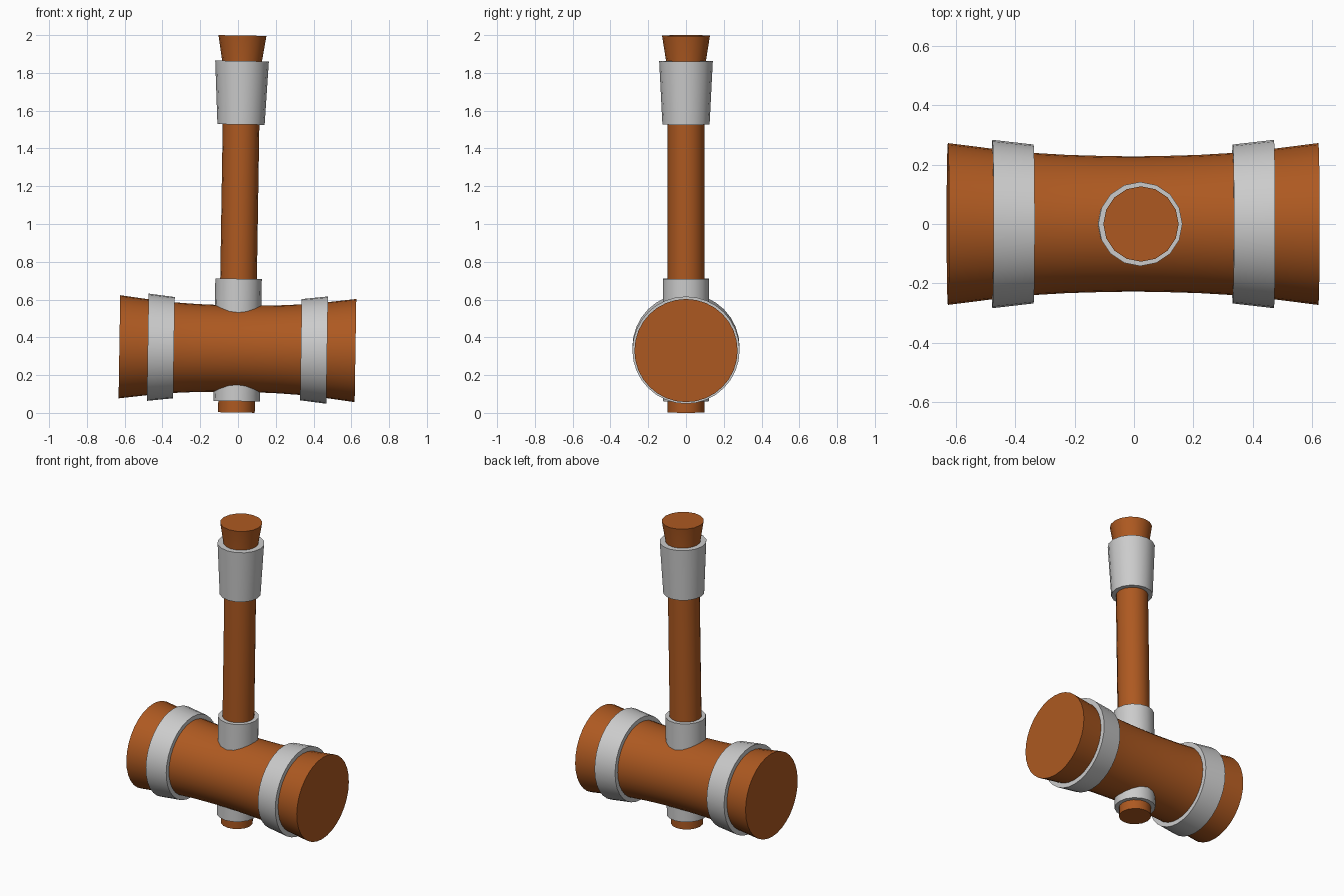
import bpy
import bmesh
import math
from mathutils import Matrix

if "Cube" in bpy.data.objects:
    bpy.data.objects.remove(bpy.data.objects["Cube"])

TILT = Matrix.Translation((-0.003, 0, 0.34)) @ Matrix.Rotation(0.016, 4, 'Y')
PIVOT_Z = 0.34

wood = bpy.data.materials.new("wood")
wood.diffuse_color = (0.42, 0.1, 0.015, 1)
wood.use_nodes = True
wood.node_tree.nodes["Principled BSDF"].inputs["Base Color"].default_value = wood.diffuse_color


def lathe(name, profile, sides, along_x=False, ring=False, mat=None):
    """Spin (radius, height) points round the z axis; rings close on themselves."""
    bm = bmesh.new()
    loops = []
    for r, h in profile:
        loops.append([bm.verts.new((r * math.cos(a), r * math.sin(a), h))
                      for a in (2 * math.pi * i / sides for i in range(sides))])
    pairs = list(zip(loops, loops[1:]))
    if ring:
        pairs.append((loops[-1], loops[0]))
    else:
        bm.faces.new(loops[0])
        bm.faces.new(loops[-1])
    for lo, hi in pairs:
        for i in range(sides):
            j = (i + 1) % sides
            bm.faces.new((lo[i], lo[j], hi[j], hi[i]))
    bmesh.ops.recalc_face_normals(bm, faces=bm.faces)
    # place in the slightly leaning hammer frame
    local = (Matrix.Rotation(math.pi / 2, 4, 'Y') if along_x
             else Matrix.Translation((0, 0, -PIVOT_Z)))
    bmesh.ops.transform(bm, matrix=TILT @ local, verts=bm.verts)
    me = bpy.data.meshes.new(name)
    bm.to_mesh(me)
    bm.free()
    ob = bpy.data.objects.new(name, me)
    bpy.context.collection.objects.link(ob)
    if mat:
        me.materials.append(mat)
    bpy.ops.object.select_all(action='DESELECT')
    ob.select_set(True)
    bpy.context.view_layer.objects.active = ob
    bpy.ops.object.shade_smooth_by_angle(angle=math.radians(35))
    return ob


# Waisted wooden head
half = [(0.2295, 0.1), (0.233, 0.22), (0.240, 0.34), (0.254, 0.475), (0.273, 0.625)]
head = [(r, -x) for r, x in reversed(half)] + [(0.228, 0)] + half
lathe("mallet_head", head, 32, along_x=True, mat=wood)

# Metal bands near both striking ends
for side, s in (("left", -1), ("right", 1)):
    band = [(0.268, 0.336), (0.284, 0.475), (0.235, 0.475), (0.225, 0.336)]
    lathe(side + "_head_band", [(r, s * x) for r, x in band], 32, along_x=True, ring=True)

# Handle with flared butt
lathe("handle", [(0.097, 0.002), (0.097, 1.55), (0.097, 1.81), (0.127, 1.998)], 16, mat=wood)

# Metal collar through the head
lathe("handle_collar", [(0.123, 0.062), (0.123, 0.71), (0.09, 0.71), (0.09, 0.062)], 16, ring=True)

# Tapered metal grip sleeve
lathe("grip_sleeve", [(0.125, 1.527), (0.142, 1.863), (0.094, 1.863), (0.09, 1.527)], 16, ring=True)
